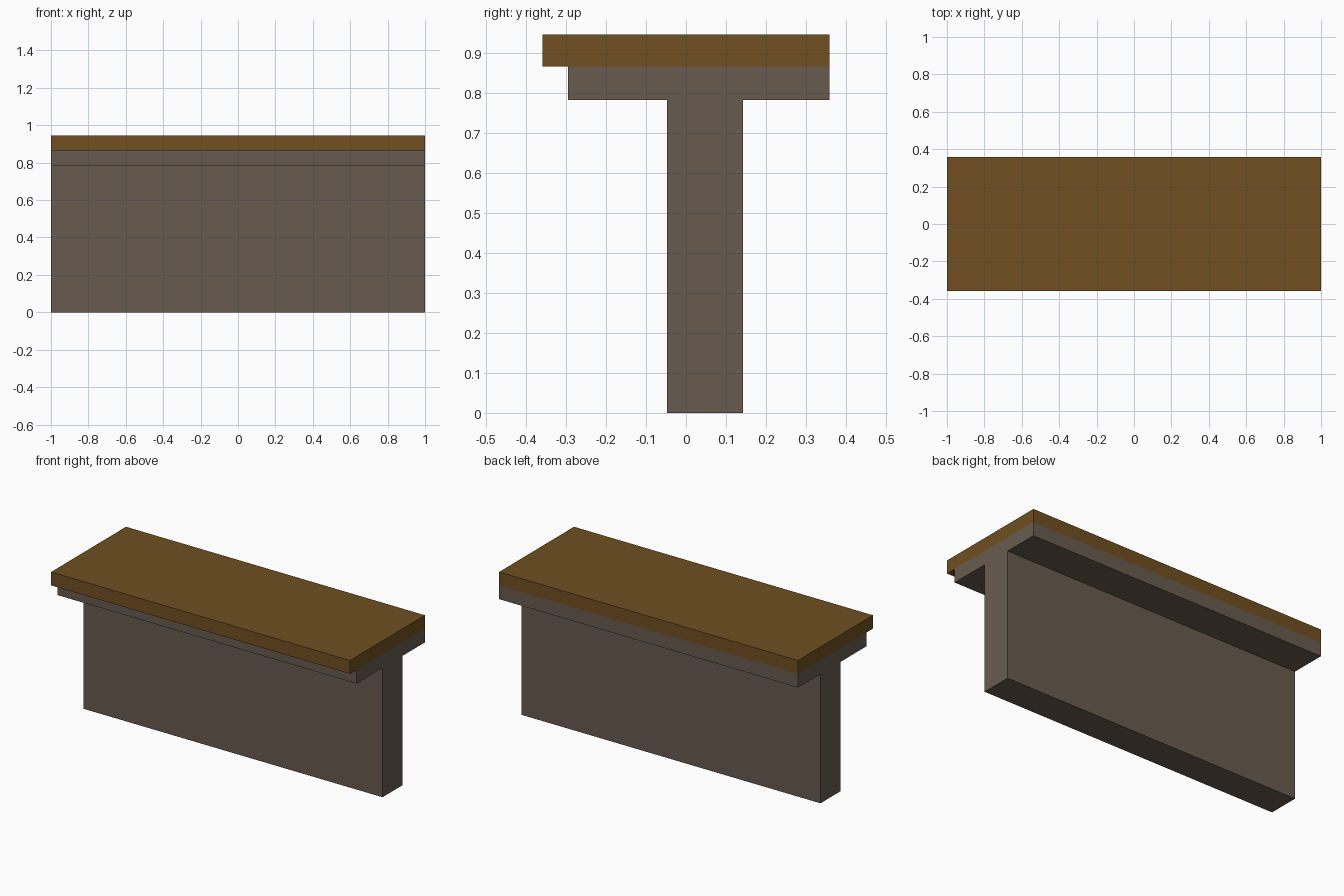
import bpy, bmesh

if "Cube" in bpy.data.objects:
    bpy.data.objects.remove(bpy.data.objects["Cube"])


def material(name, rgb):
    m = bpy.data.materials.new(name)
    m.diffuse_color = (*rgb, 1.0)
    m.use_nodes = True
    m.node_tree.nodes["Principled BSDF"].inputs["Base Color"].default_value = m.diffuse_color
    return m


def extrude_profile(name, profile, mat, half_length=1.0):
    """Sweep a (y, z) outline along x."""
    bm = bmesh.new()
    face = bm.faces.new([bm.verts.new((-half_length, y, z)) for y, z in profile])
    new = bmesh.ops.extrude_face_region(bm, geom=[face])["geom"]
    bmesh.ops.translate(bm, vec=(2 * half_length, 0, 0),
                        verts=[v for v in new if isinstance(v, bmesh.types.BMVert)])
    bmesh.ops.recalc_face_normals(bm, faces=bm.faces)
    mesh = bpy.data.meshes.new(name)
    bm.to_mesh(mesh)
    bm.free()
    mesh.materials.append(mat)
    obj = bpy.data.objects.new(name, mesh)
    bpy.context.collection.objects.link(obj)
    return obj


wood = material("brown_wood", (0.162, 0.078, 0.015))
stone = material("grey_brown_base", (0.138, 0.105, 0.078))

BACK, STEM_TOP, SHELF_TOP, TOP = 0.358, 0.782, 0.865, 0.946

# Off-centre upright wall with its wider shelf, one T-shaped section
extrude_profile("counter_base", [
    (-0.047, 0), (0.143, 0), (0.143, STEM_TOP), (BACK, STEM_TOP),
    (BACK, SHELF_TOP), (-0.295, SHELF_TOP), (-0.295, STEM_TOP), (-0.047, STEM_TOP),
], stone)

# Flat counter top, flush at the back and overhanging at the front
extrude_profile("counter_top", [
    (-BACK, SHELF_TOP), (BACK, SHELF_TOP), (BACK, TOP), (-BACK, TOP),
], wood)
